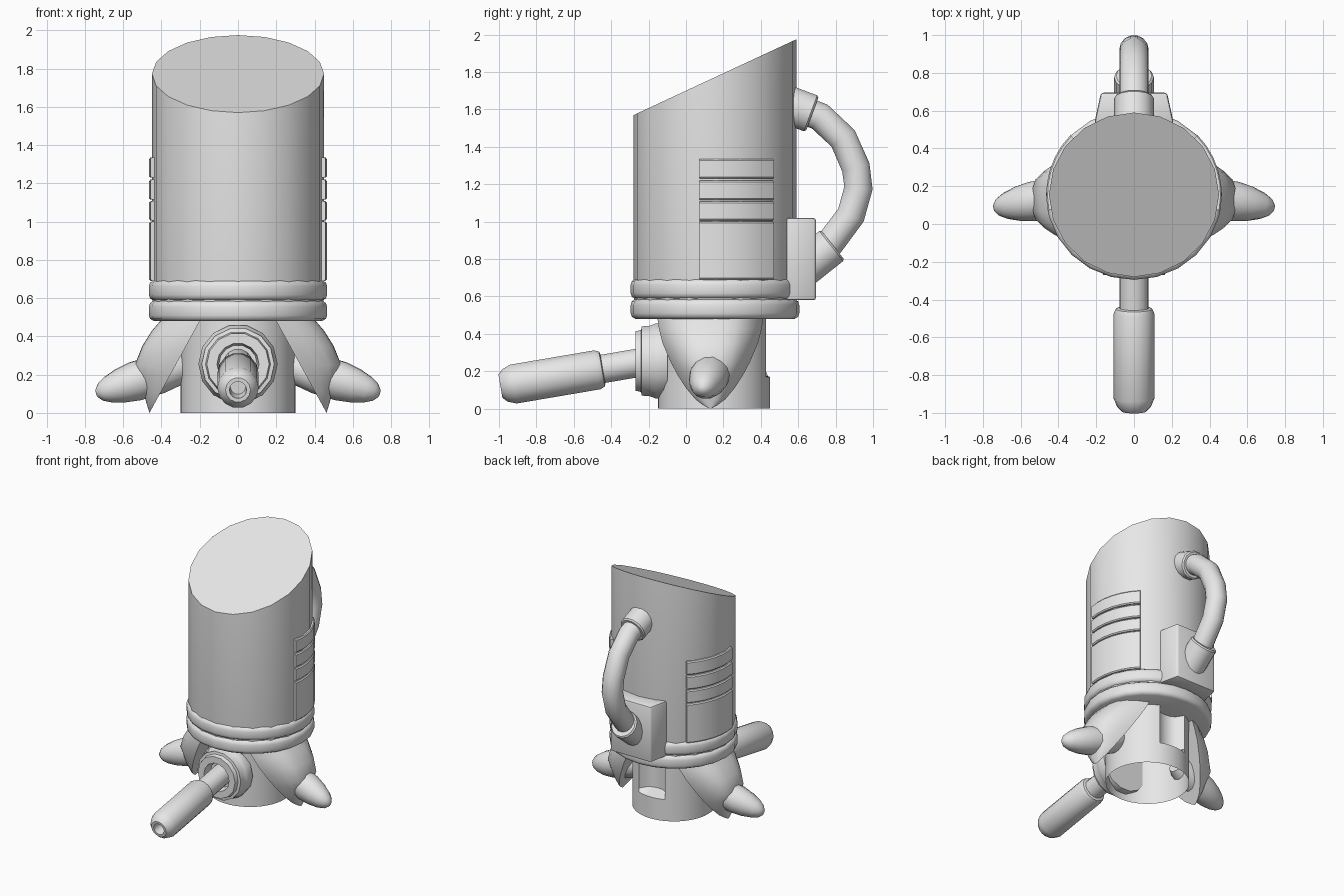
import bpy, bmesh, math
from mathutils import Vector, Matrix

cube = bpy.data.objects.get("Cube")
if cube:
    bpy.data.objects.remove(cube)

grey = bpy.data.materials.new("plain_grey")
grey.diffuse_color = (0.8, 0.8, 0.8, 1)
grey.use_nodes = True
grey.node_tree.nodes["Principled BSDF"].inputs["Base Color"].default_value = (0.8, 0.8, 0.8, 1)

CY = 0.155            # body axis in y
SQUASH = 0.967        # body is slightly narrower front to back


def finish(name, bm, angle=35):
    """Turn a bmesh into a smooth-shaded object."""
    bmesh.ops.remove_doubles(bm, verts=bm.verts, dist=0.0005)
    bmesh.ops.recalc_face_normals(bm, faces=bm.faces)
    me = bpy.data.meshes.new(name)
    bm.to_mesh(me)
    bm.free()
    ob = bpy.data.objects.new(name, me)
    bpy.context.collection.objects.link(ob)
    me.materials.append(grey)
    smooth(ob, angle)
    return ob


def smooth(ob, angle=35):
    bpy.ops.object.select_all(action='DESELECT')
    ob.select_set(True)
    bpy.context.view_layer.objects.active = ob
    bpy.ops.object.shade_smooth_by_angle(angle=math.radians(angle))


def skin(bm, rows, closed):
    """Bridge rows of points with quads."""
    rows = [[bm.verts.new(p) for p in row] for row in rows]
    n = len(rows[0])
    for a, b in zip(rows, rows[1:]):
        for i in range(n if closed else n - 1):
            j = (i + 1) % n
            bm.faces.new((a[i], a[j], b[j], b[i]))
    return rows


def lathe(name, base, direction, profile, segs=20, squash=1.0, caps=(True, True), angle=35):
    """Revolve (distance, radius) pairs about an axis."""
    q = Vector(direction).normalized().to_track_quat('Z', 'Y')
    rows = []
    for t, r in profile:
        ring = []
        for i in range(segs):
            a = 2 * math.pi * i / segs
            ring.append(Vector(base) + q @ Vector((r * math.cos(a), r * math.sin(a) * squash, t)))
        rows.append(ring)
    bm = bmesh.new()
    rows = skin(bm, rows, True)
    for row, cap in ((rows[0], caps[0]), (rows[-1], caps[1])):
        if cap:
            bm.faces.new(row)
    return finish(name, bm, angle)


# Main canister with a slanted top
body = lathe("canister", (0, CY, 0), (0, 0, 1), [(0.485, 0.43), (0.6, 0.45), (1.6, 0.45)], 20, SQUASH)
for v in body.data.vertices:
    if v.co.z > 1.5:
        v.co.z = 1.57 + (v.co.y + 0.28) / 0.87 * 0.405

# Two rounded bands round the bottom of the canister
for i, z in enumerate((0.48, 0.587)):
    lathe(f"band_{i + 1}", (0, CY, z), (0, 0, 1),
          [(0, 0.44), (0.012, 0.46), (0.03, 0.466), (0.075, 0.466), (0.093, 0.46), (0.105, 0.445)],
          24, SQUASH, angle=50)

# Hollow neck, open below, with a scooped slot at the back
rows = []
for z in (0.0, 0.17, 0.2, 0.5):
    ring = []
    for i in range(48):
        a = 2 * math.pi * i / 48
        x, y = 0.3 * math.cos(a), 0.3 * math.sin(a)
        if z >= 0.2 and y > 0 and abs(x) < 0.105:
            y -= math.sqrt(0.105 ** 2 - x * x)
        ring.append((x, y + 0.15, z))
    rows.append(ring)
bm = bmesh.new()
skin(bm, rows, True)
finish("neck", bm)

# Side fins: (height, half width, outermost x) from top to tip
FIN = [(0.50, 0.285, 0.39), (0.43, 0.275, 0.45), (0.35, 0.255, 0.50), (0.25, 0.212, 0.54),
       (0.18, 0.175, 0.52), (0.11, 0.13, 0.497), (0.05, 0.08, 0.478), (0.02, 0.04, 0.469), (0.0, 0.004, 0.463)]
SPIKE = [(0, 0.07), (0.05, 0.09), (0.16, 0.105), (0.29, 0.105), (0.37, 0.092),
         (0.44, 0.07), (0.48, 0.048), (0.503, 0.02), (0.506, 0.004)]
PANELS = [(0.69, 1.0), (1.006, 1.107), (1.115, 1.22), (1.23, 1.335)]
for side, s in (("left", 1), ("right", -1)):
    rows = []
    for z, w, out in FIN:
        edge = 0.2 + (0.48 - z) / 0.48 * 0.263
        row = []
        for k in range(13):
            t = -math.cos(math.pi * k / 12)
            row.append((s * (edge + (out - edge) * (1 - abs(t) ** 3.5)), 0.13 + w * t, z))
        rows.append(row)
    bm = bmesh.new()
    rows = skin(bm, rows, False)
    for a, b in zip(rows, rows[1:]):         # flat inner face
        bm.faces.new((a[0], b[0], b[-1], a[-1]))
    bm.faces.new(rows[0])
    bm.faces.new(rows[-1])
    finish(f"{side}_fin", bm, 40)

    # Blunt spike through the fin
    lathe(f"{side}_spike", (s * 0.265, 0.165, 0.25), (s * 0.48, -0.08, -0.15), SPIKE, 14, angle=50)

    # Curved side panels in four strips
    for n, (z0, z1) in enumerate(PANELS):
        bm = bmesh.new()
        arc = [math.radians(-10.5 + 54 * k / 6) for k in range(7)]
        section = [(0.44, z0), (0.458, z0), (0.465, z0 + 0.008),
                   (0.465, z1 - 0.008), (0.458, z1), (0.44, z1)]
        rows = [[(s * r * math.cos(a), CY + r * math.sin(a) * 0.985, z) for r, z in section] for a in arc]
        rows = skin(bm, rows, True)
        bm.faces.new(rows[0])
        bm.faces.new(rows[-1])
        finish(f"{side}_panel_{n + 1}", bm, 30)

# Stepped round socket on the front
lathe("front_socket", (0, -0.10, 0.255), (0, -1, 0),
      [(0, 0.2), (0.06, 0.207), (0.075, 0.2), (0.1, 0.192), (0.137, 0.19), (0.14, 0.17),
       (0.17, 0.163), (0.17, 0.11), (0.1, 0.1)], 14)

# Rod and grip tilted down towards the front
aim = Vector((0, -1, -0.17)).normalized()
start = Vector((0, -0.45, 0.212))
lathe("front_rod", start, aim, [(-0.3, 0.078), (0.05, 0.078)], 14)
lathe("front_grip", start, aim,
      [(-0.005, 0.085), (0.0, 0.097), (0.025, 0.108), (0.48, 0.108), (0.525, 0.09), (0.55, 0.065),
       (0.55, 0.045), (0.45, 0.04)], 14)

# Rear box with a narrower back face
bm = bmesh.new()
bmesh.ops.create_cube(bm, size=1)
for v in bm.verts:
    back = v.co.y > 0
    v.co = Vector((math.copysign(0.175 if back else 0.21, v.co.x),
                   0.695 if back else 0.535, 1.02 if v.co.z > 0 else 0.58))
bmesh.ops.bevel(bm, geom=bm.edges[:], offset=0.014, segments=2, affect='EDGES', profile=0.5)
finish("rear_box", bm, 40)

# Collars at both ends of the rear pipe
lathe("upper_collar", (0, 0.53, 1.63), (0, 0.94, -0.35), [(0, 0.105), (0.145, 0.105), (0.155, 0.095)], 14)
lathe("lower_collar", (0, 0.62, 0.745), (0, 0.78, 0.62), [(0, 0.105), (0.2, 0.105), (0.21, 0.095)], 14)

# Bent rear pipe
PATH = [(0.60, 1.605), (0.715, 1.562), (0.84, 1.445), (0.908, 1.29), (0.922, 1.18),
        (0.882, 1.035), (0.77, 0.885), (0.70, 0.81)]
rows = []
for i, p in enumerate(PATH):
    a, b = PATH[max(i - 1, 0)], PATH[min(i + 1, len(PATH) - 1)]
    d = Vector((0, b[0] - a[0], b[1] - a[1])).normalized()
    side_axis, up_axis = Vector((1, 0, 0)), d.cross(Vector((1, 0, 0)))
    rows.append([Vector((0, *p)) + 0.078 * (math.cos(u) * side_axis + math.sin(u) * up_axis)
                 for u in (2 * math.pi * k / 14 for k in range(14))])
bm = bmesh.new()
rows = skin(bm, rows, True)
bm.faces.new(rows[0])
bm.faces.new(rows[-1])
finish("rear_pipe", bm, 50)
